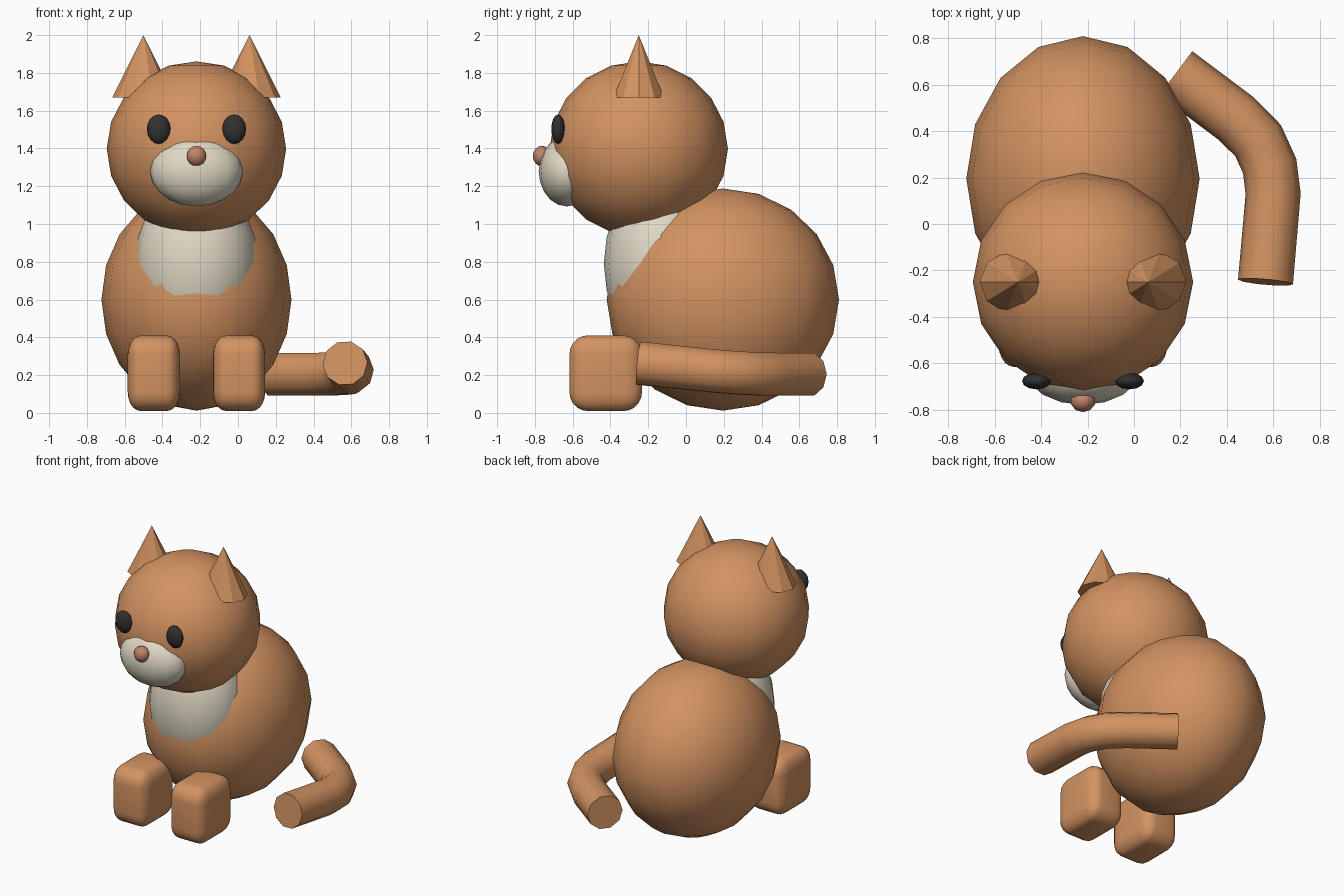
import bpy, bmesh, math
from mathutils import Matrix

if "Cube" in bpy.data.objects:
    bpy.data.objects.remove(bpy.data.objects["Cube"])

CX = -0.22  # symmetry plane of the animal; the tail reaches out to +x


def material(name, rgb):
    m = bpy.data.materials.new(name)
    m.diffuse_color = (*rgb, 1)
    m.use_nodes = True
    m.node_tree.nodes["Principled BSDF"].inputs["Base Color"].default_value = m.diffuse_color
    return m


FUR = material("fur", (0.65, 0.29, 0.12))
CREAM = material("cream", (0.75, 0.69, 0.56))
DARK = material("dark", (0.03, 0.03, 0.03))
PINK = material("pink", (0.53, 0.23, 0.14))


def add(name, bm, mat, smooth=True):
    for f in bm.faces:
        f.smooth = smooth
    me = bpy.data.meshes.new(name)
    bm.to_mesh(me)
    bm.free()
    me.materials.append(mat)
    ob = bpy.data.objects.new(name, me)
    bpy.context.collection.objects.link(ob)
    return ob


def place(bm, loc, size):
    bmesh.ops.transform(bm, verts=bm.verts,
                        matrix=Matrix.Translation(loc) @ Matrix.Diagonal((*size, 1)))


def ellipsoid(name, loc, size, mat, seg=16, rings=10):
    bm = bmesh.new()
    bmesh.ops.create_uvsphere(bm, u_segments=seg, v_segments=rings, radius=1)
    place(bm, loc, size)
    return add(name, bm, mat)


# body, head and face
ellipsoid("body", (CX, 0.195, 0.60), (0.503, 0.615, 0.588), FUR)
ellipsoid("head", (CX, -0.25, 1.398), (0.475, 0.472, 0.463), FUR)
ellipsoid("chest", (CX, -0.135, 0.79), (0.325, 0.30, 0.45), CREAM)
ellipsoid("muzzle", (CX, -0.63, 1.28), (0.245, 0.15, 0.187), CREAM)
ellipsoid("nose", (CX, -0.763, 1.36), (0.054, 0.048, 0.054), PINK, 10, 8)

for side, s in (("left", -1), ("right", 1)):
    # eye
    ellipsoid(side + "_eye", (CX + s * 0.2, -0.677, 1.502), (0.063, 0.036, 0.078), DARK, 12, 8)

    # ten-sided cone ear
    bm = bmesh.new()
    bmesh.ops.create_cone(bm, cap_ends=True, segments=10, radius1=1, radius2=0, depth=1,
                          matrix=Matrix.Rotation(s * -math.pi / 2, 4, 'Z'))
    place(bm, (CX + s * 0.281, -0.25, 1.835), (0.165, 0.14, 0.33))
    add(side + "_ear", bm, FUR, smooth=False)

    # rounded front leg
    bm = bmesh.new()
    bmesh.ops.create_cube(bm, size=2)
    bmesh.ops.bevel(bm, geom=bm.edges[:], offset=0.5, segments=5, profile=0.5, affect='EDGES')
    place(bm, (CX + s * 0.226, -0.425, 0.21), (0.138, 0.192, 0.2))
    add(side + "_front_leg", bm, FUR)

# tail: round tube swept along a bent path
path = [(0.18, 0.65, 0.205), (0.44, 0.455, 0.205), (0.535, 0.36, 0.207),
        (0.585, 0.25, 0.213), (0.60, 0.13, 0.223), (0.567, -0.25, 0.263)]
cu = bpy.data.curves.new("tail", 'CURVE')
cu.dimensions = '3D'
cu.bevel_depth = 0.119
cu.bevel_resolution = 3
cu.use_fill_caps = True
sp = cu.splines.new('POLY')
sp.points.add(len(path) - 1)
for p, co in zip(sp.points, path):
    p.co = (*co, 1)
cu.materials.append(FUR)
tail = bpy.data.objects.new("tail", cu)
bpy.context.collection.objects.link(tail)
bpy.ops.object.select_all(action='DESELECT')
tail.select_set(True)
bpy.context.view_layer.objects.active = tail
bpy.ops.object.convert(target='MESH')
bpy.ops.object.shade_smooth_by_angle(angle=math.radians(40))
